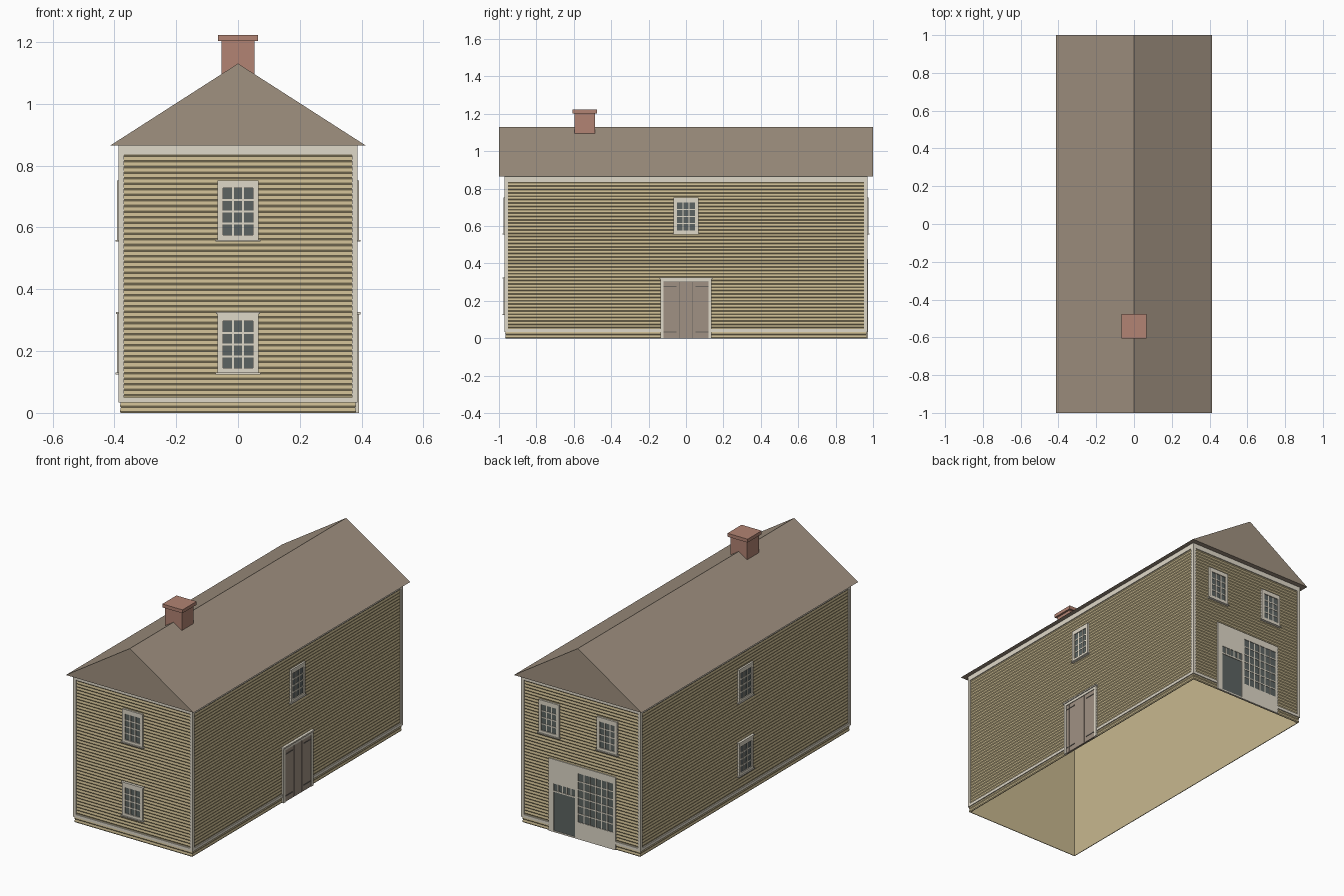
import bpy, bmesh, math
from mathutils import Matrix, Vector

if "Cube" in bpy.data.objects:
    bpy.data.objects.remove(bpy.data.objects["Cube"])


def colour(name, hexa):
    lin = [((int(hexa[i:i + 2], 16) / 255 + 0.055) / 1.055) ** 2.4 for i in (0, 2, 4)]
    m = bpy.data.materials.new(name)
    m.use_nodes = True
    m.diffuse_color = (*lin, 1)
    m.node_tree.nodes["Principled BSDF"].inputs["Base Color"].default_value = (*lin, 1)
    return m


SIDING = colour("tan siding", "C8B88F")
TRIM = colour("pale trim", "DFD8C8")
ROOF = colour("brown roof", "A09180")
BRICK = colour("red brick", "B28373")
GLASS = colour("dark glass", "5C6462")
DOOR = colour("door wood", "A09183")
IRON = colour("dark iron", "6A655E")

HX, HY, EAVE, RIDGE = 0.38, 0.965, 0.865, 1.13


def finish(name, bm, mat):
    bmesh.ops.recalc_face_normals(bm, faces=bm.faces)
    me = bpy.data.meshes.new(name)
    bm.to_mesh(me)
    bm.free()
    me.materials.append(mat)
    ob = bpy.data.objects.new(name, me)
    bpy.context.collection.objects.link(ob)
    return ob


def boxes(name, mat, spans, frame=Matrix()):
    """One object from (low, high) spans, placed by a wall frame."""
    bm = bmesh.new()
    for lo, hi in spans:
        lo, hi = Vector(lo), Vector(hi)
        m = Matrix.Translation((lo + hi) / 2) @ Matrix.Diagonal((*(hi - lo), 1))
        bmesh.ops.create_cube(bm, size=1, matrix=frame @ m)
    return finish(name, bm, mat)


def wall(side):
    """Local x runs along the wall, local -y points out of it, z is up."""
    turn, dist = {"front": (0, HY), "right": (90, HX), "back": (180, HY), "left": (-90, HX)}[side]
    return Matrix.Rotation(math.radians(turn), 4, "Z") @ Matrix.Translation((0, -dist, 0))


def rect(x0, x1, z0, z1, out):
    return (x0, -out, z0), (x1, 0, z1)


def bars(x0, x1, z0, z1, cols, rows, out, w=0.0032):
    xs = [x0 + (x1 - x0) * i / cols for i in range(1, cols)]
    zs = [z0 + (z1 - z0) * i / rows for i in range(1, rows)]
    return ([rect(x - w, x + w, z0, z1, out) for x in xs]
            + [rect(x0, x1, z - w, z + w, out) for z in zs])


def window(name, side, x, z, cap=False):
    f = wall(side)
    a, b, t = x - 0.066, x + 0.066, 0.017
    low, high, top = z + 0.015, z + 0.167, z + 0.192
    parts = [rect(a, a + t, z, top, 0.011), rect(b - t, b, z, top, 0.011),
             rect(a + t, b - t, z, low, 0.011), rect(a + t, b - t, high, top, 0.011),
             rect(a - 0.006, b + 0.006, z - 0.006, z, 0.016)]
    parts += bars(a + t, b - t, low, high, 3, 4, 0.008)
    if cap:
        parts.append(rect(a - 0.005, b + 0.005, top - 0.002, top + 0.004, 0.015))
    boxes(name + "_frame", TRIM, parts, f)
    boxes(name + "_glass", GLASS, [rect(a + t, b - t, low, high, 0.006)], f)


# Clapboard walls: a thin open-bottomed shell, plain inside and stepped outside
bm = bmesh.new()
count, lap, rings = 48, 0.003, []
pitch = EAVE / count
levels = [(EAVE, -0.004), (0, -0.004), (0, 0)]
for i in range(count):
    levels += [(i * pitch + 0.005, lap), ((i + 1) * pitch, 0)]
for z, out in levels:
    x, y = HX - 0.001 + out, HY - 0.001 + out
    rings.append([bm.verts.new((sx * x, sy * y, z)) for sx, sy in ((-1, -1), (1, -1), (1, 1), (-1, 1))])
for low, high in zip(rings, rings[1:] + rings[:1]):
    for i in range(4):
        j = (i + 1) % 4
        bm.faces.new((low[i], low[j], high[j], high[i]))
finish("clapboard_walls", bm, SIDING)

# Corner boards, frieze and water table on every wall
for side, half in (("front", HX), ("back", HX), ("left", HY), ("right", HY)):
    e = half + 0.006
    lower = [(-e, e)] if side in ("front", "left") else [(-e, -0.13), (0.13, e)]
    if side == "back":
        lower = [(-e, -0.21), (0.225, e)]
    parts = [rect(-e, -half + 0.012, 0.033, EAVE, 0.006), rect(half - 0.012, e, 0.033, EAVE, 0.006),
             rect(-e, e, 0.836, EAVE, 0.006)]
    parts += [rect(a, b, 0.033, 0.05, 0.006) for a, b in lower]
    boxes(side + "_wall_trim", TRIM, parts, wall(side))

# Gable roof
bm = bmesh.new()
ends = [[bm.verts.new(p) for p in ((-0.413, y, EAVE), (0.413, y, EAVE), (0, y, RIDGE))] for y in (-1, 1)]
bm.faces.new(ends[0])
bm.faces.new(ends[1][::-1])
for i in range(3):
    j = (i + 1) % 3
    bm.faces.new((ends[0][i], ends[1][i], ends[1][j], ends[0][j]))
finish("gable_roof", bm, ROOF)

# Chimney
boxes("chimney", BRICK, [((-0.054, -0.595, 1.05), (0.054, -0.487, 1.205)),
                         ((-0.065, -0.606, 1.203), (0.065, -0.476, 1.223))])

# Windows
for side in ("front", "left"):
    window(side + "_upper_window", side, 0, 0.56)
    window(side + "_lower_window", side, 0, 0.13, True)
window("right_upper_window", "right", 0, 0.56)
for x, tag in ((-0.205, "left"), (0.172, "right")):
    window("back_upper_window_" + tag, "back", x, 0.56)

# Plank door with strap hinges
f = wall("right")
boxes("barn_door_frame", TRIM, [rect(-0.137, -0.121, 0, 0.32, 0.011), rect(0.121, 0.137, 0, 0.32, 0.011),
                                rect(-0.121, 0.121, 0.303, 0.32, 0.011), rect(-0.142, 0.142, 0.318, 0.326, 0.016)], f)
edges = [-0.121, -0.096, -0.034, 0.034, 0.096, 0.121]
boxes("barn_door_planks", DOOR, [rect(a + 0.001, b - 0.001, 0, 0.302, 0.008) for a, b in zip(edges, edges[1:])], f)
boxes("barn_door_backing", IRON, [rect(-0.121, 0.121, 0, 0.303, 0.006)], f)
boxes("strap_hinges", IRON, [rect(*sorted((s * 0.121, s * 0.05)), z, z + 0.006, 0.010)
                             for s in (-1, 1) for z in (0.03, 0.274)], f)

# Shop front: surround, glazed door with transom, large paned window
f = wall("back")
L, R, TOP, OUT = -0.21, 0.225, 0.425, 0.007
d0, d1, w0, w1 = -0.175, -0.036, -0.018, 0.208
boxes("shop_front_surround", TRIM,
      [rect(L, d0, 0, TOP, OUT), rect(d1, w0, 0, TOP, OUT), rect(w1, R, 0, TOP, OUT),
       rect(d0, d1, 0.283, TOP, OUT), rect(d0, d1, 0.235, 0.243, OUT), rect(d0, d1, 0, 0.008, OUT),
       rect(w0, w1, 0, 0.1, OUT), rect(w0, w1, 0.385, TOP, OUT)]
      + bars(d0, d1, 0.243, 0.283, 5, 1, 0.006) + bars(w0, w1, 0.1, 0.385, 6, 6, 0.006), f)
boxes("shop_front_glass", GLASS, [rect(d0, d1, 0.243, 0.283, 0.004), rect(w0, w1, 0.1, 0.385, 0.004)], f)
boxes("shop_door", GLASS, [rect(d0, d1, 0.008, 0.235, 0.004)], f)
